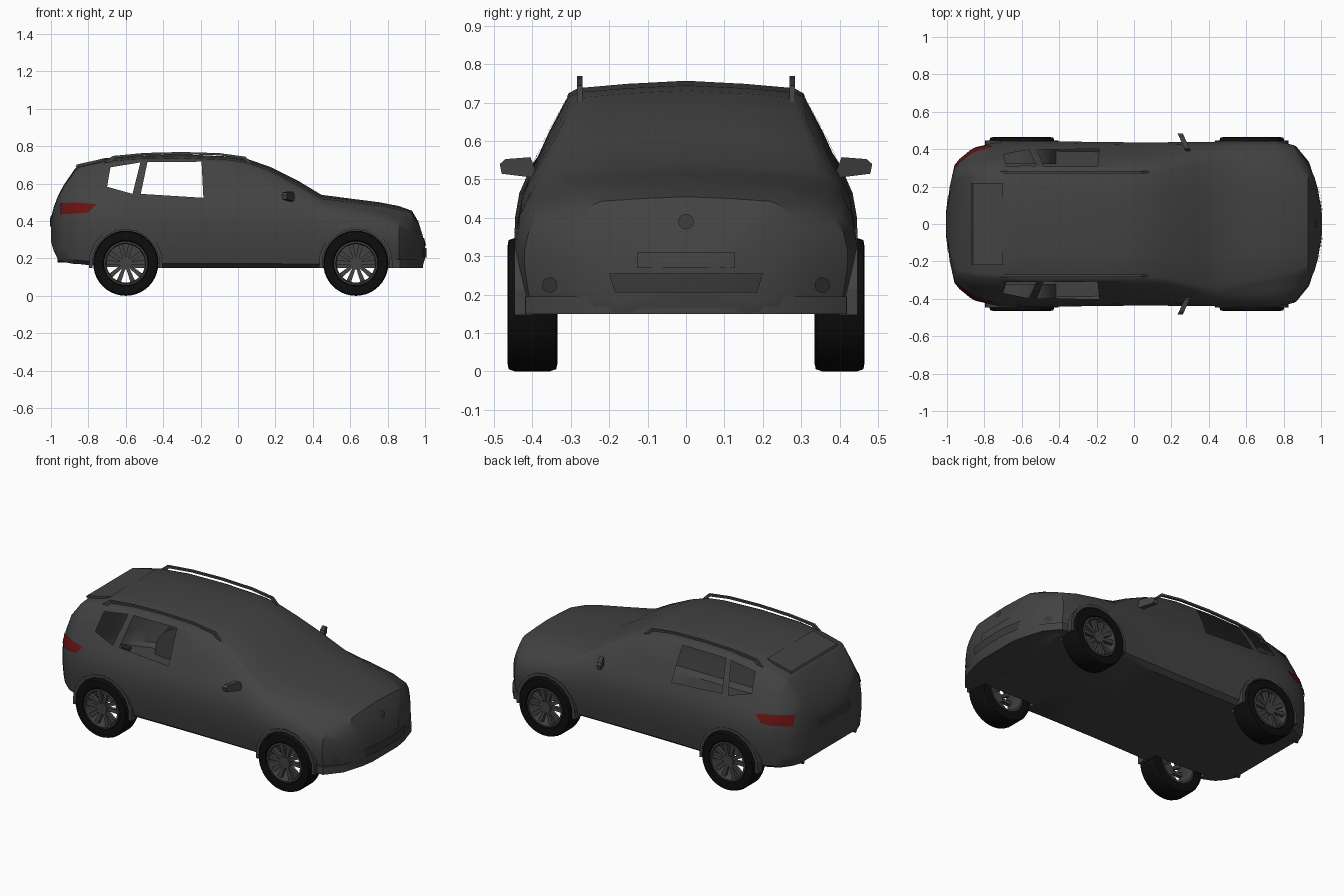
import bpy, bmesh, math
from mathutils import Vector

if "Cube" in bpy.data.objects:
    bpy.data.objects.remove(bpy.data.objects["Cube"])


def material(name, r, g, b):
    m = bpy.data.materials.new(name)
    m.diffuse_color = (r, g, b, 1)
    m.use_nodes = True
    m.node_tree.nodes["Principled BSDF"].inputs["Base Color"].default_value = m.diffuse_color
    return m


PAINT = material("dark_grey_paint", 0.055, 0.055, 0.055)
TRIM = material("darker_grey_trim", 0.04, 0.04, 0.04)
RUBBER = material("black_rubber", 0.004, 0.004, 0.004)
RED = material("red_lamp", 0.14, 0.006, 0.006)


def finish(name, bm, mat, angle=None):
    bmesh.ops.recalc_face_normals(bm, faces=bm.faces[:])
    me = bpy.data.meshes.new(name)
    bm.to_mesh(me)
    bm.free()
    me.materials.append(mat)
    ob = bpy.data.objects.new(name, me)
    bpy.context.collection.objects.link(ob)
    if angle:
        smooth(ob, angle)
    return ob


def activate(ob):
    bpy.ops.object.select_all(action='DESELECT')
    ob.select_set(True)
    bpy.context.view_layer.objects.active = ob


def smooth(ob, angle):
    activate(ob)
    bpy.ops.object.shade_smooth_by_angle(angle=math.radians(angle))


def prism(name, pts, axis, a, b, mat, angle=None):
    """Extrude a 2D outline along an axis from a to b."""
    place = {'x': lambda u, v, t: (t, u, v), 'y': lambda u, v, t: (u, t, v),
             'z': lambda u, v, t: (u, v, t)}[axis]
    bm = bmesh.new()
    lo = [bm.verts.new(place(u, v, a)) for u, v in pts]
    hi = [bm.verts.new(place(u, v, b)) for u, v in pts]
    n = len(pts)
    bm.faces.new(lo)
    bm.faces.new(hi[::-1])
    for i in range(n):
        j = (i + 1) % n
        bm.faces.new((lo[i], hi[i], hi[j], lo[j]))
    return finish(name, bm, mat, angle)


def circle(cx, cy, r, n):
    return [(cx + r * math.cos(math.tau * i / n), cy + r * math.sin(math.tau * i / n)) for i in range(n)]


def lathe(name, profile, n, mat):
    """Spin a closed (radius, y) profile about the y axis."""
    bm = bmesh.new()
    rings = [[bm.verts.new((r * math.cos(math.tau * i / n), y, r * math.sin(math.tau * i / n)))
              for r, y in profile] for i in range(n)]
    m = len(profile)
    for i in range(n):
        p, q = rings[i], rings[(i + 1) % n]
        for k in range(m):
            bm.faces.new((p[k], p[(k + 1) % m], q[(k + 1) % m], q[k]))
    return finish(name, bm, mat, 35)


def cut(ob, cutter, op='DIFFERENCE', drop=False):
    """Boolean; with drop the faces made by the cutter are removed, leaving an open skin."""
    if drop:
        for o in (ob, cutter):
            while len(o.data.materials) < 2:
                o.data.materials.append(TRIM)
        for p in cutter.data.polygons:
            p.material_index = 1
    activate(ob)
    mod = ob.modifiers.new("cut", 'BOOLEAN')
    mod.operation, mod.object, mod.solver = op, cutter, 'EXACT'
    bpy.ops.object.modifier_apply(modifier=mod.name)
    bpy.data.objects.remove(cutter)
    if drop:
        bm = bmesh.new()
        bm.from_mesh(ob.data)
        bmesh.ops.delete(bm, geom=[f for f in bm.faces if f.material_index == 1], context='FACES')
        bm.to_mesh(ob.data)
        bm.free()


# Body stations: x, bottom, shoulder, roof edge, roof centre, half width, roof half width
STATIONS = [
    (-1.0, .29, .36, .41, .415, .08, .06), (-.985, .24, .42, .47, .475, .20, .15),
    (-.96, .19, .47, .53, .54, .315, .25), (-.93, .18, .50, .585, .595, .35, .27),
    (-.875, .17, .51, .655, .675, .395, .28), (-.85, .17, .51, .68, .70, .41, .285),
    (-.72, .155, .515, .705, .735, .44, .295), (-.55, .15, .52, .72, .75, .445, .305),
    (-.3, .15, .52, .725, .757, .44, .305), (-.05, .15, .52, .715, .745, .437, .305),
    (.05, .15, .515, .70, .732, .437, .305), (.17, .15, .51, .655, .69, .437, .315),
    (.33, .15, .505, .57, .61, .438, .35), (.446, .15, .47, .505, .54, .44, .37),
    (.6, .15, .45, .49, .52, .445, .33), (.757, .15, .42, .47, .50, .445, .30),
    (.86, .15, .40, .45, .48, .42, .28), (.93, .15, .37, .435, .455, .33, .24),
    (.965, .15, .33, .385, .395, .25, .18), (.985, .15, .28, .325, .33, .18, .13),
    (1.0, .20, .25, .27, .275, .08, .06)]
LOWER = [(0, 0), (.88, 0), (.95, .06), (.98, .25), (1, .48), (1, .68), (.975, .85), (.92, 1)]


def section(x, zb, zs, ze, zt, w, wr):
    half = [(w * fy, zb + (zs - zb) * fz) for fy, fz in LOWER]
    half += [((.92 * w + wr) / 2 + .004, (zs + ze) / 2), (wr, ze),
             (wr * .92, ze + (zt - ze) * .4), (wr * .5, ze + (zt - ze) * .75), (0, zt)]
    return [(x, y, z) for y, z in half] + [(x, -y, z) for y, z in half[-2:0:-1]]


bm = bmesh.new()
rings = [[bm.verts.new(p) for p in section(*s)] for s in STATIONS]
for p, q in zip(rings, rings[1:]):
    for k in range(len(p)):
        j = (k + 1) % len(p)
        bm.faces.new((p[k], p[j], q[j], q[k]))
bm.faces.new(rings[0])
bm.faces.new(rings[-1][::-1])
body = finish("body", bm, PAINT)
solid = body.data.copy()


def skin_patch(name, pts, axis, a, b, mat, lift=.005):
    """A thin plate that follows the body surface inside an outline."""
    me = solid.copy()
    normals = [v.normal.copy() for v in me.vertices]
    for v, n in zip(me.vertices, normals):
        v.co += n * lift
    me.materials[0] = mat
    ob = bpy.data.objects.new(name, me)
    bpy.context.collection.objects.link(ob)
    cut(ob, prism("patch_cutter", pts, axis, a, b, mat), 'INTERSECT', True)
    smooth(ob, 35)
    return ob


# Wheel wells and open side windows
AXLES = (-.60, .63)
for x in AXLES:
    for s in (1, -1):
        cut(body, prism("well_cutter", circle(x, .175, .182, 32), 'y', .32 * s, .6 * s, PAINT))
quarter_window = [(-.682, .687), (-.522, .713), (-.564, .545), (-.70, .583)]
door_window = [(-.484, .715), (-.195, .717), (-.185, .524), (-.52, .545)]
for outline in (quarter_window, door_window):
    cut(body, prism("window_cutter", outline, 'y', -.7, .7, PAINT), drop=True)
smooth(body, 35)

# Lamps, grille and plates on the body surface
for s in (1, -1):
    skin_patch("tail_lamp", [(-.95, .495), (-.86, .50), (-.755, .49), (-.80, .445), (-.95, .435)],
               'y', .29 * s, .6 * s, RED)
    skin_patch("fog_lamp", circle(.355 * s, .225, .02, 16), 'x', .7, 1.1, TRIM)
skin_patch("lower_grille", [(-.2, .255), (.2, .255), (.185, .205), (-.185, .205)], 'x', .8, 1.1, TRIM, .007)
skin_patch("front_plate", [(-.127, .31), (.127, .31), (.127, .27), (-.127, .27)], 'x', .8, 1.1, PAINT, .004)
skin_patch("bonnet_button", circle(0, .39, .02, 20), 'x', .8, 1.1, TRIM, .006)
skin_patch("rear_plate", [(-.15, .43), (.15, .43), (.15, .37), (-.15, .37)], 'x', -1.1, -.8, TRIM, .004)

# Front lip and roof spoiler
edge = [(.99, .12), (.977, .2), (.937, .33), (.865, .418), (.82, .42)]
prism("front_lip", edge + [(x, -y) for x, y in edge[::-1]], 'z', .15, .195, PAINT, 30)
prism("roof_spoiler", [(-.70, .738), (-.862, .702), (-.868, .692), (-.82, .67)], 'y', -.22, .22, PAINT)

# Roof rails, mirrors and rear pegs
rail_top = [(-.73, .70), (-.67, .748), (-.5, .764), (-.3, .769), (-.1, .763), (.04, .744), (.085, .70)]
rail_low = [(.06, .70), (.03, .732), (-.1, .751), (-.3, .757), (-.5, .752), (-.655, .736), (-.69, .70)]
for s in (1, -1):
    prism("roof_rail", rail_top + rail_low, 'y', .270 * s, .284 * s, PAINT)
    mirror = prism("door_mirror", [(s * y, z) for y, z in
                   [(.385, .505), (.40, .505), (.48, .515), (.485, .54), (.47, .553), (.405, .558)]],
                   'x', -.014, .014, PAINT)
    for v in mirror.data.vertices:
        v.co.x += .285 - (abs(v.co.y) - .4) * .45
    prism("rear_peg", circle(.25 * s, .19, .012, 10), 'x', -.965, -.90, TRIM)

# Arch flares
for x in AXLES:
    for s in (1, -1):
        angles = [math.radians(-8 + 196 * i / 10) for i in range(11)]
        ring = [(x + r * math.cos(a), .175 + r * math.sin(a))
                for r, seq in ((.198, angles), (.18, angles[::-1])) for a in seq]
        prism("arch_flare", ring, 'y', .40 * s, .447 * s, PAINT)

# Wheels: tyre, rim barrel, hub and spokes around the origin, then placed four times
tyre = lathe("tyre", [(.116, -.063), (.155, -.065), (.168, -.062), (.174, -.045), (.174, .045),
                      (.168, .062), (.15, .065), (.122, .062), (.116, .055)], 40, RUBBER)
rim = lathe("rim", [(.117, -.06), (.117, .058), (.108, .06), (.103, .05), (.106, -.06)], 40, PAINT)
hub = prism("hub", circle(0, 0, .034, 20), 'y', .015, .052, PAINT, 35)
bm = bmesh.new()
for i in range(10):
    a = math.tau * (i // 2) / 5 + math.radians(90 + (15 if i % 2 else -15))
    d, n = Vector((math.cos(a), 0, math.sin(a))), Vector((-math.sin(a), 0, math.cos(a)))
    ends = []
    for r, w, y in ((.026, .008, .046), (.108, .013, .05)):
        ends.append([bm.verts.new(d * r + n * sx * w + Vector((0, y - dy, 0)))
                     for sx, dy in ((-1, 0), (1, 0), (1, .022), (-1, .022))])
    p, q = ends
    bm.faces.new(p)
    bm.faces.new(q[::-1])
    for k in range(4):
        bm.faces.new((p[k], q[k], q[(k + 1) % 4], p[(k + 1) % 4]))
spokes = finish("spokes", bm, PAINT)
for part in (tyre, rim, hub, spokes):
    for x in AXLES:
        for s in (1, -1):
            ob = part.copy()
            ob.name = ("front_" if x > 0 else "rear_") + part.name
            ob.location = (x, .40 * s, .174)
            ob.rotation_euler.z = 0 if s > 0 else math.pi
            bpy.context.collection.objects.link(ob)
    bpy.data.objects.remove(part)
